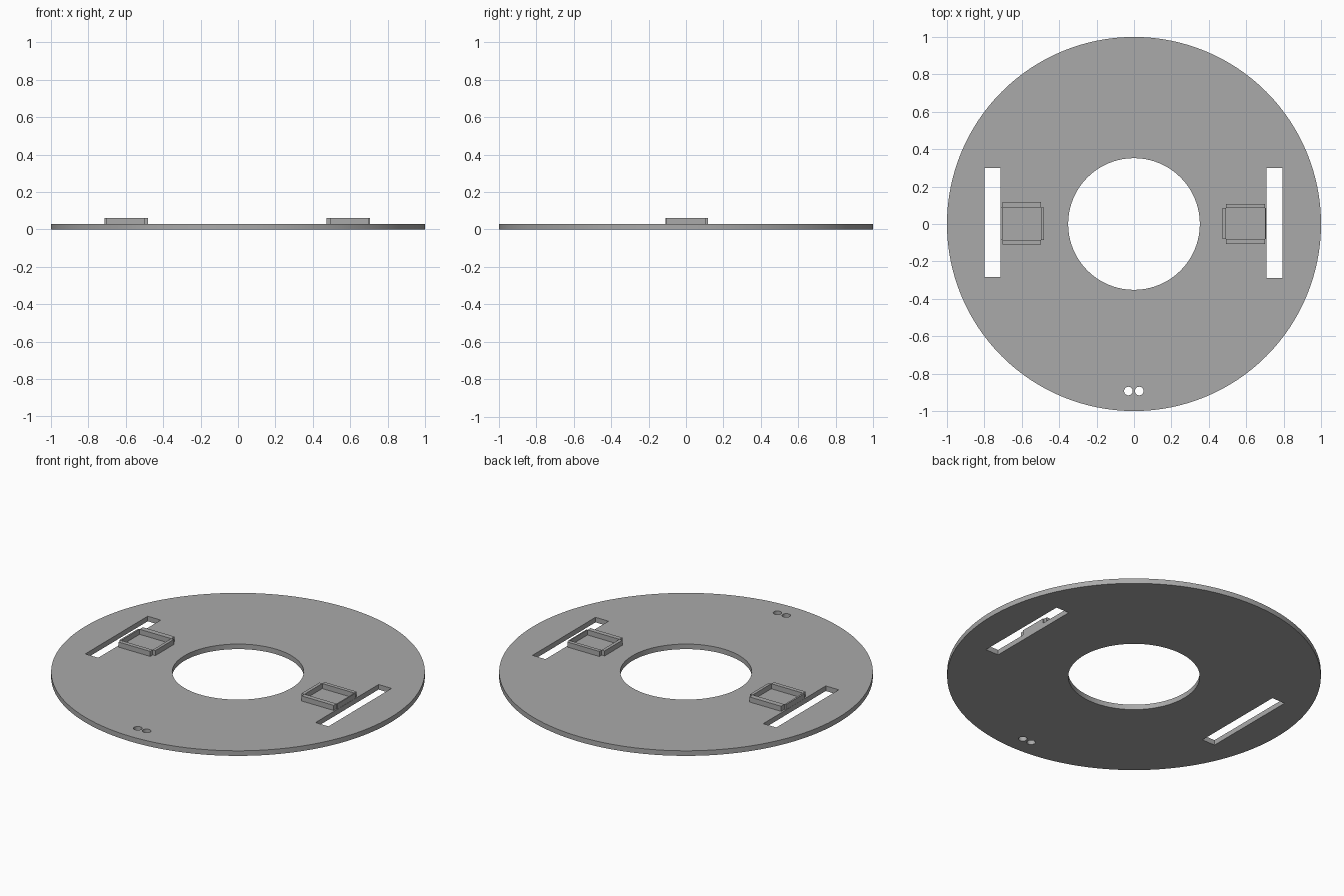
import bpy

if "Cube" in bpy.data.objects:
    bpy.data.objects.remove(bpy.data.objects["Cube"])

T, TOP = 0.03, 0.06   # plate thickness, height of the walls

grey = bpy.data.materials.new("grey")
grey.diffuse_color = (0.4, 0.4, 0.4, 1)
grey.use_nodes = True
grey.node_tree.nodes["Principled BSDF"].inputs["Base Color"].default_value = grey.diffuse_color


def box(name, x0, x1, y0, y1, z0, z1):
    bpy.ops.mesh.primitive_cube_add(size=1, location=((x0 + x1) / 2, (y0 + y1) / 2, (z0 + z1) / 2))
    ob = bpy.context.object
    ob.name = name
    ob.scale = (x1 - x0, y1 - y0, z1 - z0)
    bpy.ops.object.transform_apply(location=False, rotation=False, scale=True)
    ob.data.materials.append(grey)
    return ob


def cylinder(name, x, y, r, z0, z1, sides):
    bpy.ops.mesh.primitive_cylinder_add(vertices=sides, radius=r, depth=z1 - z0, location=(x, y, (z0 + z1) / 2))
    ob = bpy.context.object
    ob.name = name
    ob.data.materials.append(grey)
    return ob


# Round plate with a centre hole, two slots and two pin holes
plate = cylinder("round_plate", 0, 0, 1, 0, T, 128)
cutters = [
    cylinder("centre_hole_cutter", 0, 0, 0.352, -0.1, 0.1, 96),
    box("left_slot_cutter", -0.80, -0.715, -0.283, 0.30, -0.1, 0.1),
    box("right_slot_cutter", 0.708, 0.793, -0.288, 0.30, -0.1, 0.1),
    cylinder("left_pin_hole_cutter", -0.03, -0.893, 0.023, -0.1, 0.1, 32),
    cylinder("right_pin_hole_cutter", 0.028, -0.893, 0.023, -0.1, 0.1, 32),
]
for c in cutters:
    m = plate.modifiers.new(c.name, 'BOOLEAN')
    m.operation, m.solver, m.object = 'DIFFERENCE', 'EXACT', c
bpy.context.view_layer.objects.active = plate
for c in cutters:
    bpy.ops.object.modifier_apply(modifier=c.name)
    bpy.data.objects.remove(c)
bpy.ops.object.select_all(action='DESELECT')
plate.select_set(True)
bpy.ops.object.shade_smooth_by_angle()


# Open holder: four wall strips around an inner rectangle, with notched corners
def holder(side, outer_x, inner_x, outer_y, inner_y):
    (a0, a1), (b0, b1) = outer_x, inner_x
    (c0, c1), (d0, d1) = outer_y, inner_y
    box(side + "_holder_front_wall", b0, b1, c0, d0, T, TOP)
    box(side + "_holder_back_wall", b0, b1, d1, c1, T, TOP)
    box(side + "_holder_left_wall", a0, b0, d0, d1, T, TOP)
    box(side + "_holder_right_wall", b1, a1, d0, d1, T, TOP)


holder("left", (-0.714, -0.48), (-0.704, -0.497), (-0.11, 0.118), (-0.086, 0.087))
holder("right", (0.472, 0.707), (0.491, 0.70), (-0.107, 0.107), (-0.08, 0.085))
